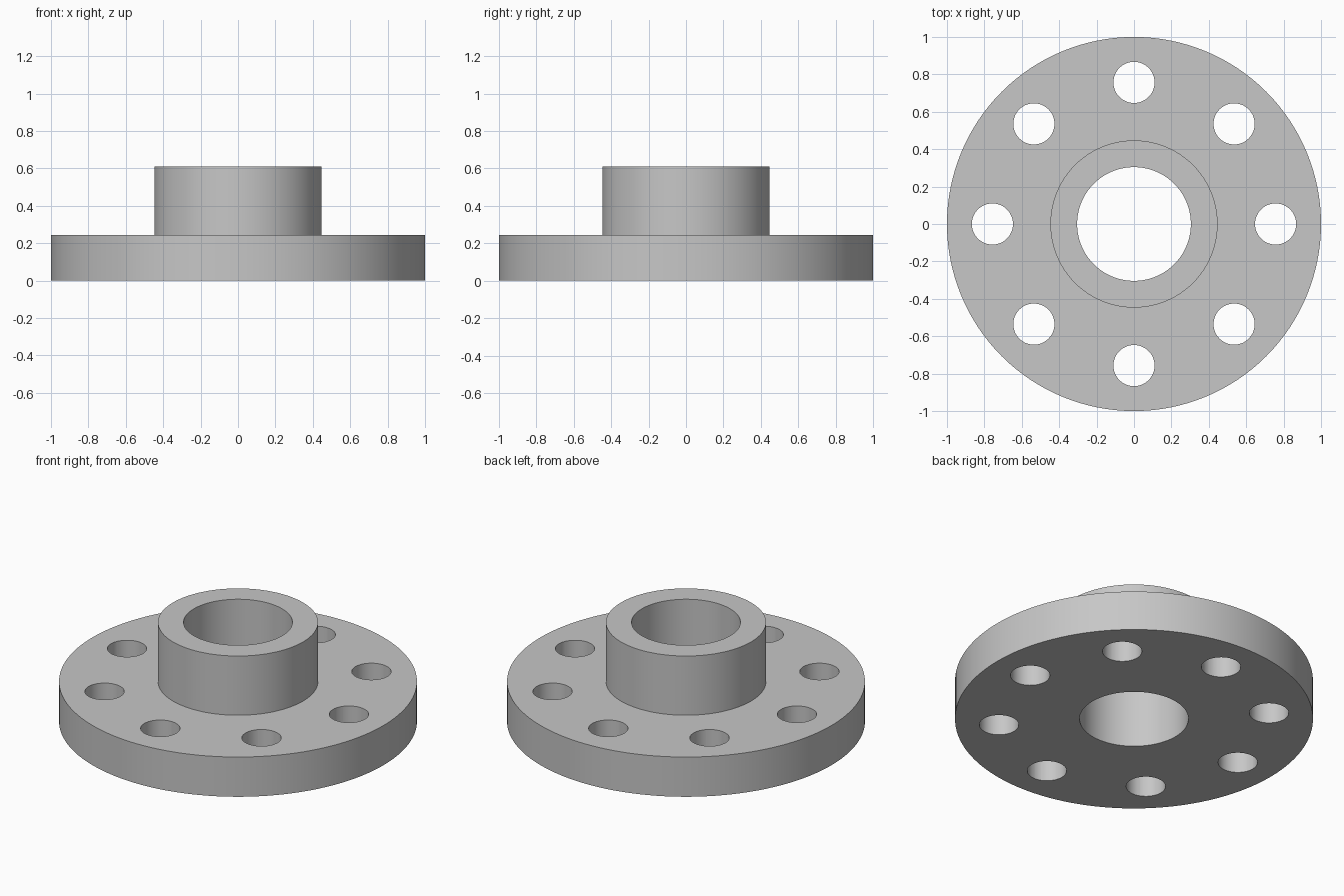
import bpy
import bmesh
import math
from mathutils import Matrix, Vector

if "Cube" in bpy.data.objects:
    bpy.data.objects.remove(bpy.data.objects["Cube"], do_unlink=True)

DISC_R, HUB_R, BORE_R = 1.0, 0.447, 0.304
DISC_H, TOTAL_H = 0.245, 0.61
BOLT_CIRCLE, BOLT_R, BOLTS = 0.757, 0.11, 8

steel = bpy.data.materials.new("grey steel")
steel.use_nodes = True
colour = (0.57, 0.57, 0.57, 1)
steel.diffuse_color = colour
steel.node_tree.nodes["Principled BSDF"].inputs["Base Color"].default_value = colour


def make_object(name, bm):
    bmesh.ops.recalc_face_normals(bm, faces=bm.faces)
    mesh = bpy.data.meshes.new(name)
    bm.to_mesh(mesh)
    bm.free()
    mesh.materials.append(steel)
    obj = bpy.data.objects.new(name, mesh)
    bpy.context.collection.objects.link(obj)
    return obj


# Disc and hub: one closed profile turned about the z axis
profile = [(BORE_R, 0), (DISC_R, 0), (DISC_R, DISC_H),
           (HUB_R, DISC_H), (HUB_R, TOTAL_H), (BORE_R, TOTAL_H)]
bm = bmesh.new()
verts = [bm.verts.new((r, 0, z)) for r, z in profile]
edges = [bm.edges.new((v, verts[(i + 1) % len(verts)])) for i, v in enumerate(verts)]
bmesh.ops.spin(bm, geom=verts + edges, cent=(0, 0, 0), axis=(0, 0, 1),
               angle=math.tau, steps=128, use_merge=True)
bmesh.ops.remove_doubles(bm, verts=bm.verts, dist=0.0001)
flange = make_object("hubbed_flange", bm)

# Ring of bolt hole cutters
bm = bmesh.new()
for i in range(BOLTS):
    angle = math.tau * i / BOLTS
    place = Vector((math.cos(angle), math.sin(angle), 0)) * BOLT_CIRCLE
    place.z = DISC_H / 2
    bmesh.ops.create_cone(bm, cap_ends=True, segments=48, radius1=BOLT_R,
                          radius2=BOLT_R, depth=DISC_H * 2,
                          matrix=Matrix.Translation(place))
cutter = make_object("bolt_hole_cutter", bm)
cutter.hide_render = True

# Cut the holes, then smooth the round walls
cut = flange.modifiers.new("bolt holes", 'BOOLEAN')
cut.operation = 'DIFFERENCE'
cut.solver = 'EXACT'
cut.object = cutter
bpy.ops.object.select_all(action='DESELECT')
bpy.context.view_layer.objects.active = flange
flange.select_set(True)
bpy.ops.object.modifier_apply(modifier=cut.name)
bpy.data.objects.remove(cutter, do_unlink=True)
bpy.ops.object.shade_smooth_by_angle(angle=math.radians(30))
